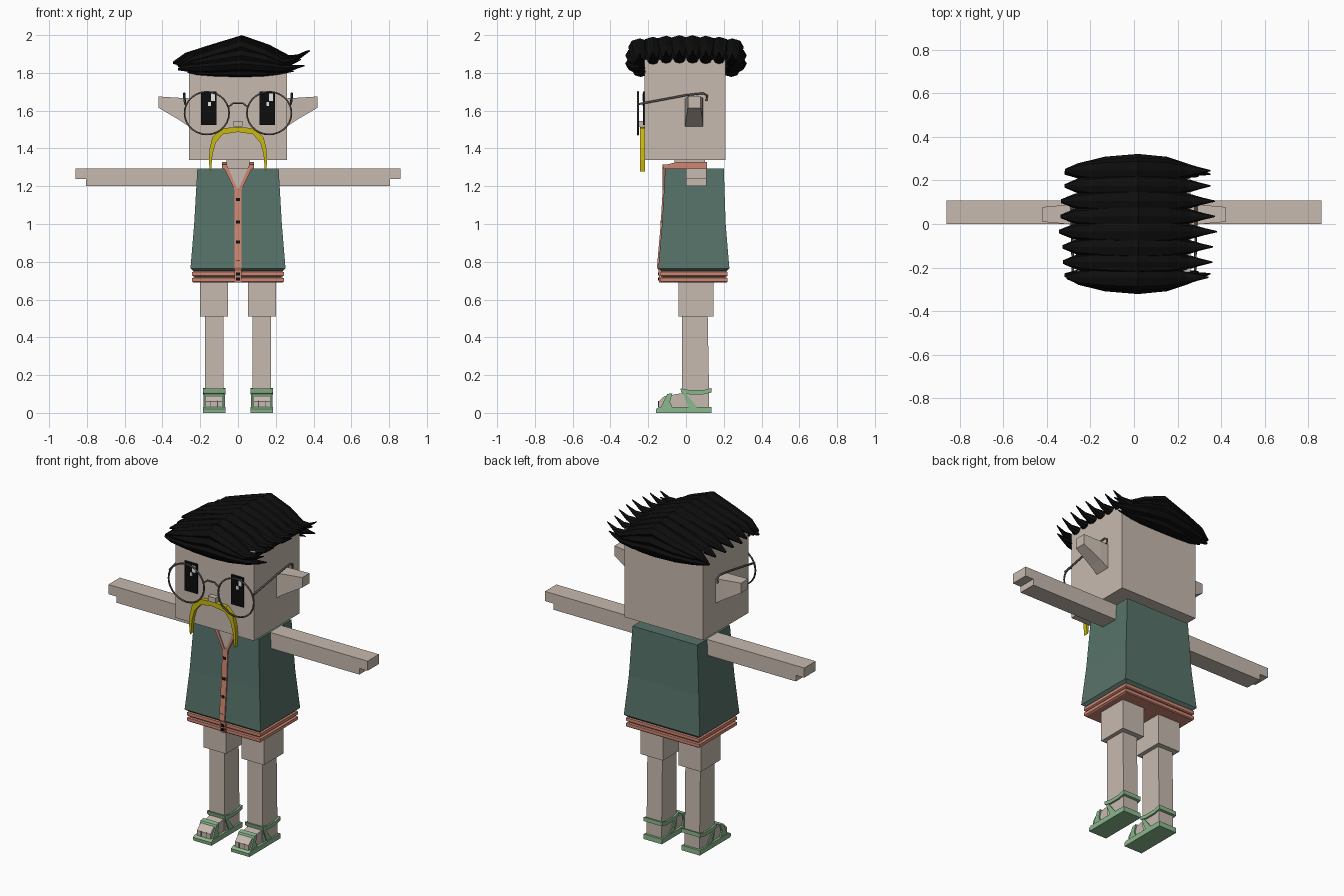
import bpy, bmesh, math
from mathutils import Vector

if "Cube" in bpy.data.objects:
    bpy.data.objects.remove(bpy.data.objects["Cube"], do_unlink=True)


def material(name, r, g, b):
    m = bpy.data.materials.new(name)
    m.use_nodes = True
    m.diffuse_color = (r, g, b, 1)
    m.node_tree.nodes["Principled BSDF"].inputs["Base Color"].default_value = (r, g, b, 1)
    return m


SKIN = material("skin", .57, .49, .43)
GREEN = material("vest_green", .095, .17, .143)
SALMON = material("trim_salmon", .62, .24, .17)
BLACK = material("black", .004, .004, .004)
YELLOW = material("moustache_yellow", .58, .48, .005)
MINT = material("sandal_green", .26, .48, .27)
METAL = material("glasses_grey", .09, .085, .08)
WHITE = material("eye_white", .8, .8, .8)


def loft(name, rings, mat):
    """Skin a list of equal point rings and cap both ends."""
    bm = bmesh.new()
    loops = [[bm.verts.new(p) for p in ring] for ring in rings]
    n = len(loops[0])
    for a, b in zip(loops, loops[1:]):
        for i in range(n):
            j = (i + 1) % n
            bm.faces.new((a[i], a[j], b[j], b[i]))
    bm.faces.new(loops[0])
    bm.faces.new(loops[-1])
    bmesh.ops.recalc_face_normals(bm, faces=bm.faces)
    me = bpy.data.meshes.new(name)
    bm.to_mesh(me)
    bm.free()
    me.materials.append(mat)
    ob = bpy.data.objects.new(name, me)
    bpy.context.collection.objects.link(ob)
    return ob


def tower(name, levels, mat):
    """Rectangles (z, x0, x1, y0, y1) joined upwards."""
    return loft(name, [[(x0, y0, z), (x1, y0, z), (x1, y1, z), (x0, y1, z)]
                       for z, x0, x1, y0, y1 in levels], mat)


def box(name, x0, x1, y0, y1, z0, z1, mat):
    return tower(name, [(z0, x0, x1, y0, y1), (z1, x0, x1, y0, y1)], mat)


def front_plate(name, pts, y0, y1, mat):
    return loft(name, [[(x, y, z) for x, z in pts] for y in (y0, y1)], mat)


def side_plate(name, pts, x0, x1, mat):
    return loft(name, [[(x, y, z) for y, z in pts] for x in (x0, x1)], mat)


def wire(name, pts, radius, mat, cyclic=False):
    cu = bpy.data.curves.new(name, "CURVE")
    cu.dimensions = "3D"
    cu.bevel_depth = radius
    cu.bevel_resolution = 1
    cu.use_fill_caps = True
    sp = cu.splines.new("POLY")
    sp.points.add(len(pts) - 1)
    for p, co in zip(sp.points, pts):
        p.co = (*co, 1)
    sp.use_cyclic_u = cyclic
    cu.materials.append(mat)
    ob = bpy.data.objects.new(name, cu)
    bpy.context.collection.objects.link(ob)
    bpy.ops.object.select_all(action="DESELECT")
    ob.select_set(True)
    bpy.context.view_layer.objects.active = ob
    bpy.ops.object.convert(target="MESH")


# Head, neck and nose
box("head", -.26, .26, -.22, .21, 1.34, 1.87, SKIN)
box("neck", -.06, .06, -.06, .1, 1.28, 1.34, SKIN)
box("nose", -.025, .025, -.25, -.22, 1.515, 1.545, SKIN)

# Vest body, hem bands, placket with buttons
tower("vest", [(.75, -.235, .235, -.13, .215), (.765, -.252, .252, -.147, .23),
               (.785, -.25, .25, -.145, .228), (1.0, -.232, .232, -.127, .21),
               (1.295, -.215, .215, -.11, .2)], GREEN)
box("hem_core", -.23, .23, -.125, .21, .692, .75, GREEN)
for i, z in enumerate((.69, .722)):
    tower(f"hem_band_{i}", [(z, -.235, .235, -.13, .215), (z + .005, -.243, .243, -.135, .22),
                            (z + .023, -.243, .243, -.135, .22), (z + .028, -.235, .235, -.13, .215)], SALMON)
tower("placket", [(.69, -.018, .018, -.142, -.11), (.755, -.018, .018, -.146, -.11),
                  (.77, -.018, .018, -.154, -.11), (1.0, -.018, .018, -.134, -.1),
                  (1.19, -.018, .018, -.123, -.1)], SALMON)
for i, z in enumerate((.71, .735, .8, .905, 1.01, 1.13)):
    y = -.149 if z < .75 else -.137 - (1.0 - z) * .07
    box(f"button_{i}", -.01, .01, y, y + .02, z - .008, z + .008, BLACK)

# Open neckline
front_plate("neck_opening", [(-.065, 1.297), (0, 1.18), (.065, 1.297)], -.119, -.108, SKIN)
for s, side in ((1, "left"), (-1, "right")):
    front_plate(f"{side}_lapel", [(s * .06, 1.315), (s * .083, 1.315), (s * .016, 1.175), (0, 1.175)],
                -.124, -.105, SALMON)
    side_plate(f"{side}_collar", [(-.12, 1.29), (-.12, 1.31), (-.05, 1.328), (.11, 1.328), (.11, 1.29)],
               s * .062, s * .085, SALMON)
box("back_collar", -.085, .085, .095, .112, 1.29, 1.328, SALMON)

# Eyes with highlights
for s, side in ((1, "left"), (-1, "right")):
    c = s * .154
    box(f"{side}_eye", c - .041, c + .041, -.228, -.219, 1.525, 1.702, BLACK)
    box(f"{side}_eye_shine", c + .01, c + .032, -.231, -.227, 1.65, 1.69, WHITE)
    box(f"{side}_eye_glint", c - .004, c + .01, -.231, -.227, 1.625, 1.645, WHITE)

# Moustache outline, mirrored about the centre
half = [(.09, 1.507), (.135, 1.46), (.15, 1.40), (.155, 1.34), (.149, 1.278), (.142, 1.29),
        (.135, 1.37), (.118, 1.43), (.08, 1.475)]
front_plate("moustache", [(0, 1.513)] + half + [(0, 1.487)] + [(-x, z) for x, z in reversed(half)],
            -.243, -.218, YELLOW)

# Glasses
for s, side in ((1, "left"), (-1, "right")):
    ring = [(s * .165 + .118 * math.cos(a), -.254, 1.587 + .113 * math.sin(a))
            for a in (k * math.tau / 28 for k in range(28))]
    wire(f"{side}_lens_rim", ring, .005, METAL, True)
    wire(f"{side}_temple", [(s * .28, -.25, 1.635), (s * .285, .0, 1.682), (s * .285, .09, 1.692),
                            (s * .285, .112, 1.68), (s * .285, .108, 1.652)], .006, METAL)
wire("glasses_bridge", [(-.05, -.254, 1.62), (-.025, -.254, 1.64), (.025, -.254, 1.64),
                        (.05, -.254, 1.62)], .005, METAL)

# Ears, arms, legs and sandals
for s, side in ((1, "left"), (-1, "right")):
    loft(f"{side}_ear", [[(s * x, y0, z0), (s * x, y1, z0), (s * x, y1, z1), (s * x, y0, z1)]
                         for x, y0, y1, z0, z1 in ((.25, -.005, .09, 1.51, 1.665),
                                                   (.31, 0, .088, 1.55, 1.668),
                                                   (.42, .01, .078, 1.615, 1.675))], SKIN)
    front_plate(f"{side}_arm", [(s * .2, 1.2), (s * .805, 1.2), (s * .805, 1.237), (s * .86, 1.237),
                                (s * .86, 1.295), (s * .2, 1.295)], 0, .108, SKIN)
    a, b = sorted((s * .052, s * .2))
    box(f"{side}_thigh", a, b, -.04, .145, .51, .695, SKIN)
    c = s * .126
    tower(f"{side}_shin", [(.03, c - .05, c + .05, -.015, .122), (.12, c - .05, c + .05, -.02, .122),
                           (.51, c - .05, c + .05, -.02, .115)], SKIN)
    side_plate(f"{side}_foot", [(-.145, .025), (-.145, .06), (-.115, .088), (-.03, .103), (0, .103), (0, .025)],
               c - .045, c + .045, SKIN)
    for k in (-1, 1):
        x = c + k * .018
        box(f"{side}_toe_gap_{k}", x - .002, x + .002, -.147, -.13, .03, .062, METAL)
    side_plate(f"{side}_sole", [(-.158, 0), (-.16, .02), (-.145, .03), (.135, .03), (.135, 0)],
               c - .06, c + .06, MINT)
    side_plate(f"{side}_toe_strap", [(-.135, .025), (-.1, .1), (-.072, .104), (-.085, .06), (-.07, .025)],
               c - .053, c + .053, MINT)
    side_plate(f"{side}_instep_strap", [(-.03, .13), (-.005, .11), (.06, .028), (.015, .028)],
               c - .056, c + .056, MINT)
    side_plate(f"{side}_ankle_strap", [(-.03, .13), (.02, .12), (.09, .12), (.135, .132), (.135, .108),
                                       (.09, .098), (.02, .098), (-.025, .108)], c - .06, c + .06, MINT)

# Hair: x, height above tip line, half width and half thickness along one lock
LOCK = [(-.335, .0, .008, .006), (-.27, .03, .035, .024), (-.14, .06, .052, .037), (.02, .103, .06, .044),
        (.16, .06, .053, .037), (.26, .02, .032, .022), (.315, .032, .016, .012), (.37, .065, .003, .003)]


def lock(name, y, z, reach=1.0, arch=1.0, size=1.0, sweep=0.0):
    rings = []
    for x, h, w, t in LOCK:
        cy = y + sweep * (abs(x) / .35) ** 2
        rings.append([(x * reach, cy + size * w * math.cos(k * math.pi / 4),
                       z + arch * h + size * t * math.sin(k * math.pi / 4)) for k in range(8)])
    loft(name, rings, BLACK)


for i in range(8):
    y = -.245 + i * .07
    edge = abs(y) / .25
    lock(f"crown_lock_{i}", y, 1.853 - .018 * edge ** 2, reach=1.02 - .1 * edge + .025 * (i % 2))
for s, side in ((-1, "fringe"), (1, "nape")):
    lock(f"{side}_upper", s * .265, 1.835, .9, .55, .95, -s * .03)
    lock(f"{side}_middle", s * .262, 1.82, .95, .28, 1.0, -s * .03)
    lock(f"{side}_lower", s * .24, 1.805, .8, .06, .75, -s * .02)
